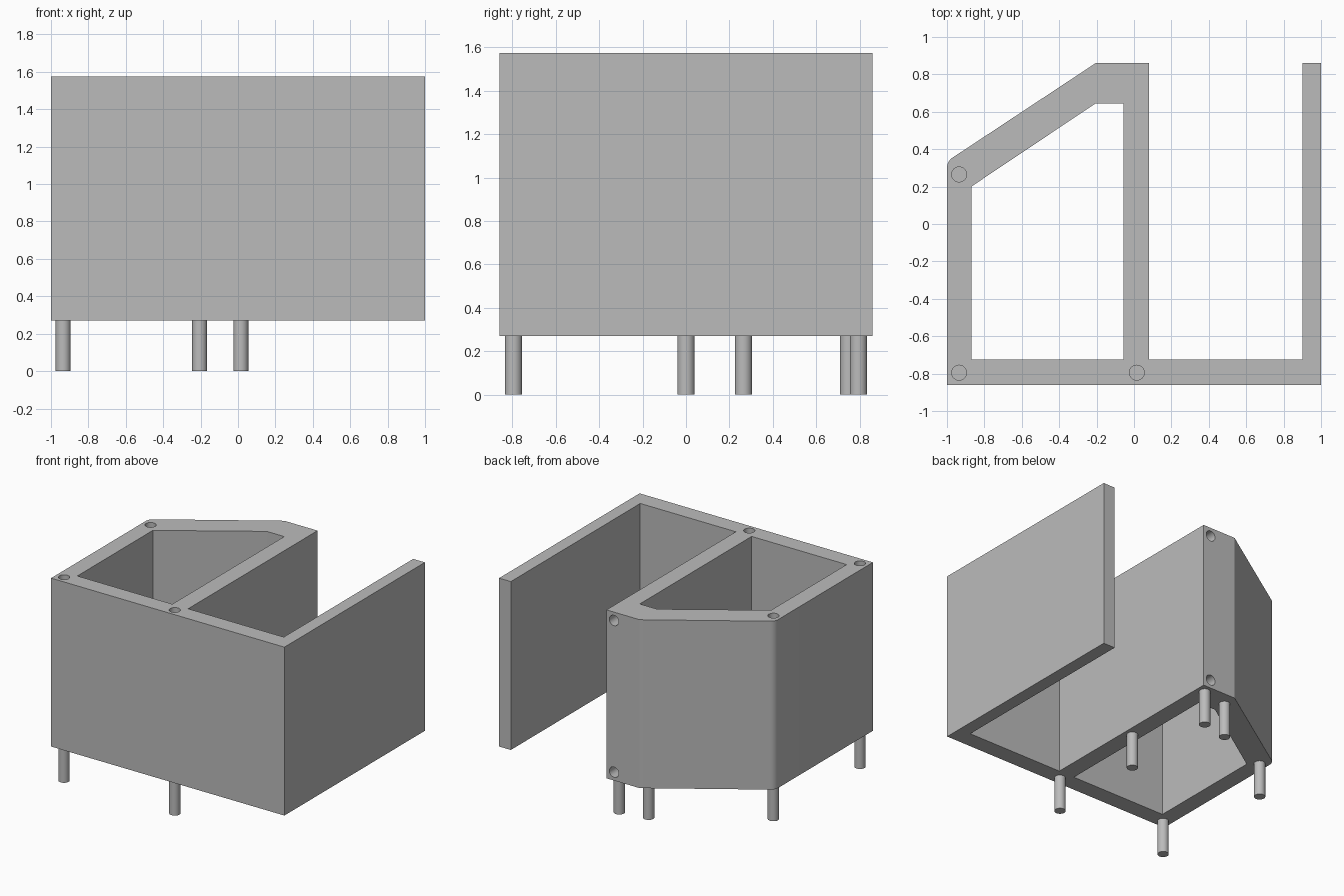
import bpy, bmesh, math
from mathutils import Matrix, Vector

cube = bpy.data.objects.get("Cube")
if cube:
    bpy.data.objects.remove(cube, do_unlink=True)

BOTTOM, TOP, BACK = 0.27, 1.575, 0.86
PEG_R, HOLE_DEPTH = 0.04, 0.27

grey = bpy.data.materials.new("mid grey")
grey.use_nodes = True
grey.diffuse_color = (0.5, 0.5, 0.5, 1)
grey.node_tree.nodes["Principled BSDF"].inputs["Base Color"].default_value = (0.5, 0.5, 0.5, 1)


def add_prism(bm, points, low, high):
    """Extrude a plan outline between two heights."""
    face = bm.faces.new([bm.verts.new((x, y, low)) for x, y in points])
    out = bmesh.ops.extrude_face_region(bm, geom=[face])
    verts = [v for v in out["geom"] if isinstance(v, bmesh.types.BMVert)]
    bmesh.ops.translate(bm, verts=verts, vec=(0, 0, high - low))


def add_rod(bm, start, end):
    """Round rod between two points."""
    a, b = Vector(start), Vector(end)
    turn = (b - a).to_track_quat('Z', 'Y').to_matrix().to_4x4()
    bmesh.ops.create_cone(bm, cap_ends=True, segments=32, radius1=PEG_R, radius2=PEG_R,
                          depth=(b - a).length, matrix=Matrix.Translation((a + b) / 2) @ turn)


def make_object(name, bm):
    bmesh.ops.recalc_face_normals(bm, faces=bm.faces)
    mesh = bpy.data.meshes.new(name)
    bm.to_mesh(mesh)
    bm.free()
    mesh.materials.append(grey)
    obj = bpy.data.objects.new(name, mesh)
    bpy.context.collection.objects.link(obj)
    return obj


def activate(obj):
    bpy.ops.object.select_all(action='DESELECT')
    obj.select_set(True)
    bpy.context.view_layer.objects.active = obj


# Walls: one continuous plan outline with a rounded corner beside the slanted wall
corner = []
for i in range(9):
    a = math.radians(180 - 56.5 * i / 8)
    corner.append((-0.935 + 0.065 * math.cos(a), 0.3 + 0.065 * math.sin(a)))
outline = [(-1, -BACK), (1, -BACK), (1, BACK), (0.9, BACK), (0.9, -0.725),
           (0.08, -0.725), (0.08, BACK), (-0.205, BACK)] + corner[::-1]
bm = bmesh.new()
add_prism(bm, outline, BOTTOM, TOP)
walls = make_object("walls", bm)

# Closed room and the round peg sockets, cut from the walls
bm = bmesh.new()
add_prism(bm, [(-0.87, -0.725), (-0.055, -0.725), (-0.055, 0.645),
               (-0.205, 0.645), (-0.87, 0.2)], BOTTOM - 0.1, TOP + 0.1)
corners = [(-0.935, -0.795), (0.015, -0.795), (-0.935, 0.265)]
for x, y in corners:
    add_rod(bm, (x, y, TOP - HOLE_DEPTH), (x, y, TOP + 0.1))
for z in (BOTTOM + 0.065, TOP - 0.065):
    add_rod(bm, (0.015, BACK - HOLE_DEPTH, z), (0.015, BACK + 0.1, z))
cutter = make_object("room_cutter", bm)
cutter.hide_render = True

cut = walls.modifiers.new("openings", 'BOOLEAN')
cut.operation = 'DIFFERENCE'
cut.solver = 'EXACT'
cut.object = cutter
activate(walls)
bpy.ops.object.modifier_apply(modifier=cut.name)
bpy.data.objects.remove(cutter, do_unlink=True)
bpy.ops.object.shade_smooth_by_angle(angle=math.radians(30))

# Pegs under the walls
for i, (x, y) in enumerate(corners + [(0.015, 0.0), (0.015, 0.795), (-0.205, 0.75)]):
    bm = bmesh.new()
    add_rod(bm, (x, y, 0), (x, y, BOTTOM))
    peg = make_object(f"peg_{i + 1}", bm)
    activate(peg)
    bpy.ops.object.shade_smooth_by_angle(angle=math.radians(30))
